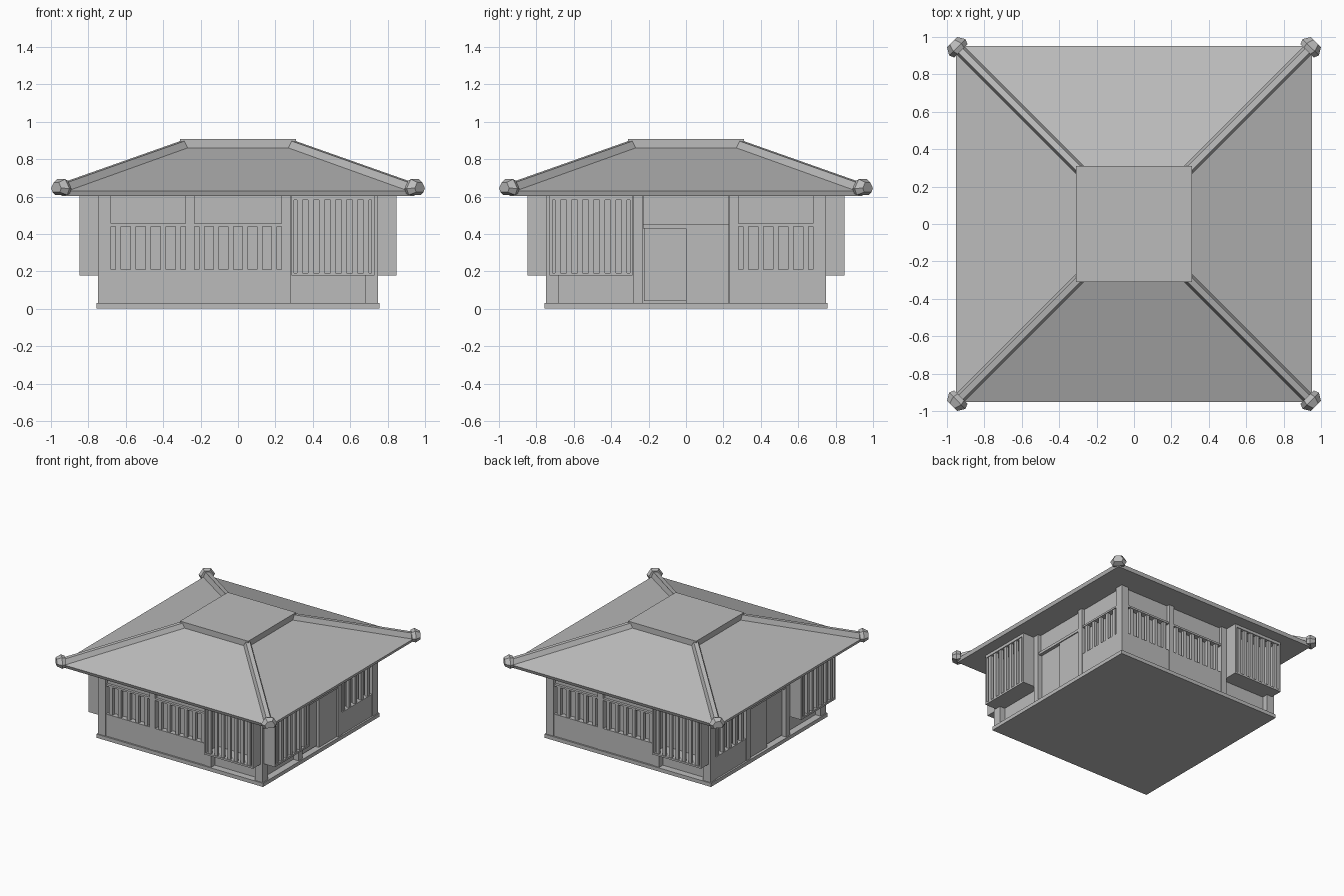
import bpy
import bmesh
from mathutils import Vector

cube = bpy.data.objects.get("Cube")
if cube:
    bpy.data.objects.remove(cube, do_unlink=True)

GREY = (0.5, 0.5, 0.5, 1)
mat = bpy.data.materials.new("plain grey")
mat.use_nodes = True
mat.diffuse_color = GREY
shader = next(n for n in mat.node_tree.nodes if n.type == 'BSDF_PRINCIPLED')
shader.inputs["Base Color"].default_value = GREY


def finish(name, bm):
    bmesh.ops.recalc_face_normals(bm, faces=bm.faces)
    mesh = bpy.data.meshes.new(name)
    bm.to_mesh(mesh)
    bm.free()
    mesh.materials.append(mat)
    obj = bpy.data.objects.new(name, mesh)
    bpy.context.collection.objects.link(obj)
    return obj


def loft(bm, rings):
    """Skin matching rings of points and cap both ends."""
    loops = [[bm.verts.new(p) for p in ring] for ring in rings]
    n = len(loops[0])
    for a, b in zip(loops, loops[1:]):
        for i in range(n):
            j = (i + 1) % n
            bm.faces.new((a[i], a[j], b[j], b[i]))
    bm.faces.new(loops[0])
    bm.faces.new(loops[-1])


def square(r, z):
    return [(-r, -r, z), (r, -r, z), (r, r, z), (-r, r, z)]


def tower(name, levels):
    bm = bmesh.new()
    loft(bm, [square(r, z) for r, z in levels])
    return finish(name, bm)


# Each side maps (along the wall, outward) to (x, y)
SIDES = {
    "front": lambda u, d: (u, -d),
    "back": lambda u, d: (-u, d),
    "right": lambda u, d: (-d, u),
    "left": lambda u, d: (d, u),
}


def boxes(name, side, specs):
    """One object from boxes given as (u0, u1, d0, d1, z0, z1)."""
    bm = bmesh.new()
    place = SIDES[side]
    for u0, u1, d0, d1, z0, z1 in specs:
        corners = [(u0, d0), (u1, d0), (u1, d1), (u0, d1)]
        loft(bm, [[(*place(u, d), z) for u, d in corners] for z in (z0, z1)])
    return finish(side + "_" + name, bm)


CORE, PANEL, WALL, POST = 0.70, 0.722, 0.743, 0.748
FLOOR, SILL, HEAD, TOP = 0.03, 0.21, 0.44, 0.61


def window(side, name, u0, u1, count):
    boxes(name + "_lower_wall", side, [(u0, u1, CORE, WALL, FLOOR, SILL)])
    boxes(name + "_upper_panel", side, [(u0, u1, CORE, PANEL, HEAD, TOP)])
    boxes(name + "_rail", side, [(u0, u1, CORE, WALL, HEAD, HEAD + 0.015)])
    step = (u1 - u0) / count
    mids = [u0 + step * (i + 0.5) for i in range(count)]
    boxes(name + "_slats", side,
          [(m - 0.014, m + 0.014, 0.712, 0.738, SILL, HEAD) for m in mids])


def bay(side, s):
    """Projecting latticed bay; s is +1 or -1 for the end of the wall."""
    u0, u1 = sorted((s * 0.285, s * 0.73))
    out, low, t = 0.848, 0.177, 0.015
    boxes("bay_case", side, [
        (u0, u0 + t, CORE, out, low, TOP), (u1 - t, u1, CORE, out, low, TOP),
        (u0 + t, u1 - t, CORE, out, low, low + t),
        (u0 + t, u1 - t, 0.82, out, 0.58, TOP)])
    count = 7
    step = (u1 - u0 - 2 * t) / count
    mids = [u0 + t + step * (i + 0.5) for i in range(count)]
    boxes("bay_slats", side,
          [(m - 0.014, m + 0.014, 0.82, 0.842, low + t, 0.58) for m in mids])


def door(side):
    boxes("door_upper_panel", side, [(-0.23, 0.23, CORE, PANEL, HEAD, TOP)])
    boxes("door_lintel", side, [(-0.23, 0.23, CORE, WALL, 0.428, 0.45)])
    boxes("door_inner_leaf", side, [(-0.225, 0.0, CORE, 0.715, 0.04, 0.428)])
    boxes("door_outer_leaf", side, [(0.0, 0.23, CORE, 0.735, FLOOR, 0.428)])


# Base and inner body
tower("base_slab", [(0.757, 0), (0.757, FLOOR)])
tower("inner_body", [(CORE, FLOOR), (CORE, TOP)])

# Corner posts
for name, x, y in (("front_left", 1, -1), ("front_right", -1, -1),
                   ("back_left", 1, 1), ("back_right", -1, 1)):
    post = tower(name + "_corner_post", [(0.034, FLOOR), (0.034, TOP)])
    post.location = (x * 0.714, y * 0.714, 0)

# Four walls
for side in SIDES:
    boxes("posts", side, [(-0.28, -0.233, CORE, POST, FLOOR, TOP),
                          (0.233, 0.28, CORE, POST, FLOOR, TOP)])
for side in ("front", "back"):
    window(side, "end_window", -0.68, -0.28, 5)
    window(side, "middle_window", -0.233, 0.233, 6)
    bay(side, 1)
for side in ("right", "left"):
    window(side, "end_window", 0.28, 0.68, 5)
    door(side)
    bay(side, -1)

# Hipped roof with a square raised cap
tower("roof", [(0.943, 0.603), (0.953, 0.63), (0.31, 0.86), (0.31, 0.907)])

# Hip ridges and their end ornaments, one on each diagonal
RIDGE = [(-0.034, -0.02), (-0.016, 0.034), (0.016, 0.034), (0.034, -0.02)]
ORNAMENT = [(-0.045, -0.035), (-0.062, 0.0), (-0.03, 0.05),
            (0.03, 0.05), (0.062, 0.0), (0.045, -0.035)]


def section(sx, sy, r, z, profile, scale=1):
    across = Vector((-sy, sx, 0)).normalized()
    mid = Vector((sx * r, sy * r, z))
    return [mid + across * w * scale + Vector((0, 0, h * scale)) for w, h in profile]


for sx in (-1, 1):
    for sy in (-1, 1):
        tag = ("back" if sy > 0 else "front") + ("_left" if sx > 0 else "_right")
        bm = bmesh.new()
        loft(bm, [section(sx, sy, 0.29, 0.865, RIDGE),
                  section(sx, sy, 0.95, 0.632, RIDGE)])
        finish(tag + "_hip_ridge", bm)
        bm = bmesh.new()
        loft(bm, [section(sx, sy, 0.925, 0.643, ORNAMENT, 0.8),
                  section(sx, sy, 0.945, 0.643, ORNAMENT),
                  section(sx, sy, 0.972, 0.645, ORNAMENT, 0.62)])
        finish(tag + "_ridge_ornament", bm)
